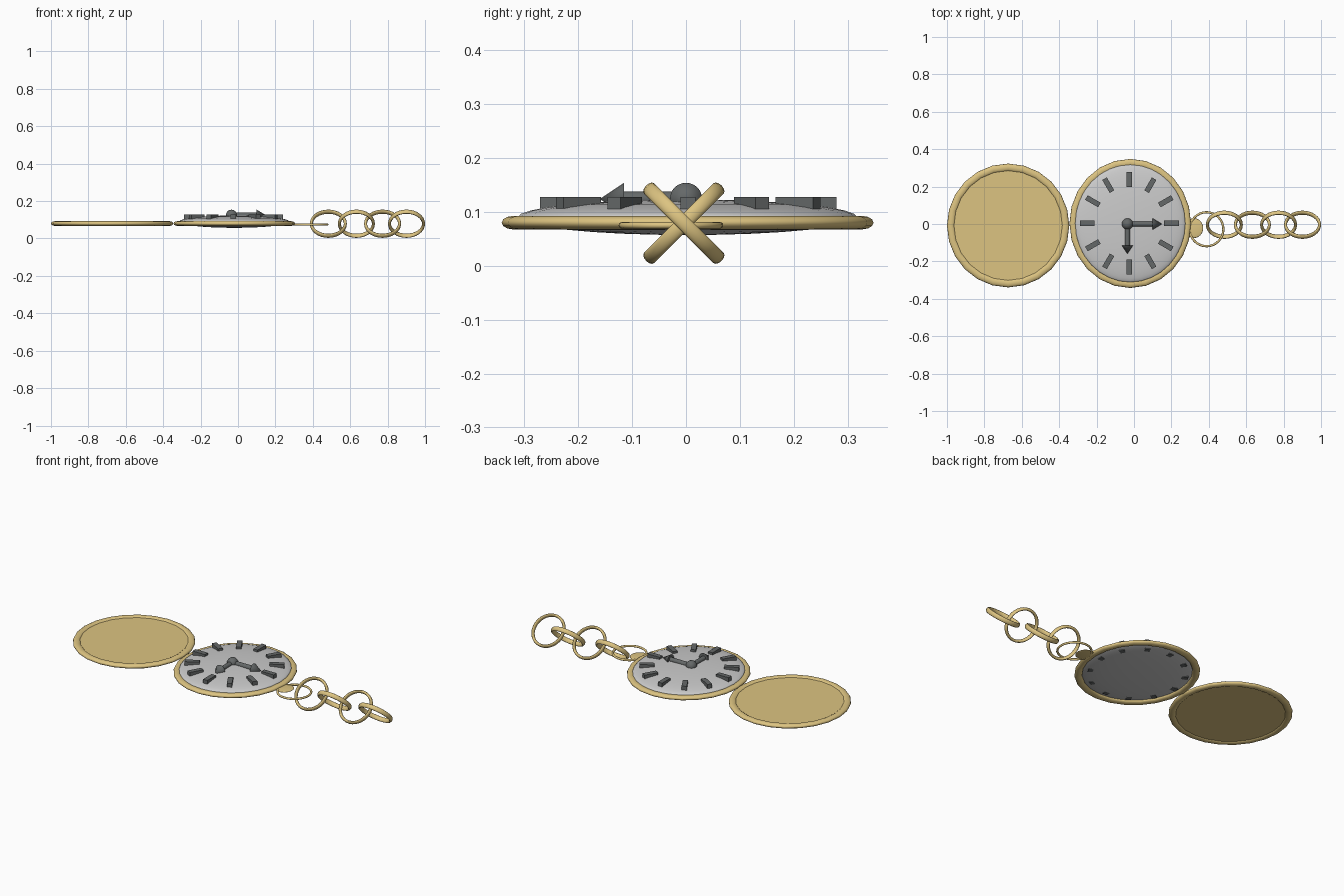
import bpy
from math import pi, cos, sin, radians

if "Cube" in bpy.data.objects:
    bpy.data.objects.remove(bpy.data.objects["Cube"])


def material(name, rgb):
    m = bpy.data.materials.new(name)
    m.diffuse_color = (*rgb, 1)
    m.use_nodes = True
    m.node_tree.nodes["Principled BSDF"].inputs["Base Color"].default_value = m.diffuse_color
    return m


GOLD = material("gold", (0.72, 0.55, 0.22))
DARK = material("dark_grey", (0.13, 0.14, 0.14))


def finish(name, mat=None, scale=(1, 1, 1), smooth=True):
    o = bpy.context.object
    o.name = name
    o.scale = scale
    if mat:
        o.data.materials.append(mat)
    if smooth:
        bpy.ops.object.shade_smooth_by_angle(angle=radians(40))
    return o


def ring(name, loc, rx, ry, tube, half_h, tilt=0, segs=24):
    # rx, ry are outer radii; half_h is half the band height
    bpy.ops.mesh.primitive_torus_add(
        location=loc, rotation=(tilt, 0, 0), major_segments=segs,
        minor_segments=12, major_radius=rx - tube, minor_radius=tube)
    return finish(name, GOLD, (1, ry / rx, half_h / tube))


# Watch body: rim and domed dial
ring("case_rim", (-0.02, 0.003, 0.08), 0.325, 0.345, 0.02, 0.0125)
bpy.ops.mesh.primitive_uv_sphere_add(segments=32, ring_count=16, radius=1,
                                     location=(-0.02, 0.003, 0.09))
finish("dial", None, (0.295, 0.315, 0.033))

# Open lid
ring("lid_rim", (-0.673, -0.008, 0.08), 0.327, 0.331, 0.02, 0.0125)
bpy.ops.mesh.primitive_cylinder_add(vertices=32, radius=1, depth=2,
                                    location=(-0.673, -0.008, 0.08))
finish("lid_plate", GOLD, (0.3, 0.303, 0.006))

# Hour markers
for i in range(12):
    a = i * pi / 6
    bpy.ops.mesh.primitive_cube_add(
        size=1, rotation=(0, 0, a),
        location=(-0.025 + 0.225 * cos(a), 0.004 + 0.235 * sin(a), 0.099))
    finish("hour_marker", DARK, (0.08, 0.028, 0.058), smooth=False)

# Hub and two arrow hands
HX, HY, HZ = -0.035, 0.0, 0.124
bpy.ops.mesh.primitive_uv_sphere_add(segments=24, ring_count=12, radius=0.03,
                                     location=(HX, HY, HZ))
finish("hub", DARK)


def hand(name, angle, shaft, head):
    c, s = cos(angle), sin(angle)
    rot = (0, pi / 2, angle)
    bpy.ops.mesh.primitive_cylinder_add(
        vertices=16, radius=0.014, depth=shaft, rotation=rot,
        location=(HX + c * shaft / 2, HY + s * shaft / 2, HZ))
    finish(name + "_shaft", DARK)
    d = shaft + head / 2
    bpy.ops.mesh.primitive_cone_add(
        vertices=16, radius1=0.03, radius2=0, depth=head, rotation=rot,
        location=(HX + c * d, HY + s * d, HZ))
    finish(name + "_arrow", DARK)


hand("minute_hand", 0, 0.135, 0.05)
hand("hour_hand", -pi / 2, 0.115, 0.045)

# Pendant knob and bow
bpy.ops.mesh.primitive_uv_sphere_add(segments=24, ring_count=12, radius=1,
                                     location=(0.32, -0.022, 0.075))
finish("pendant", GOLD, (0.05, 0.053, 0.006))
ring("bow", (0.388, -0.028, 0.075), 0.096, 0.097, 0.006, 0.006, segs=32)

# Chain links, tilted alternately
for i, x in enumerate((0.483, 0.633, 0.773, 0.901)):
    ring("chain_link", (x, -0.004, 0.079), 0.099, 0.099, 0.008, 0.0135,
         tilt=pi / 4 * (1 if i % 2 == 0 else -1), segs=32)
